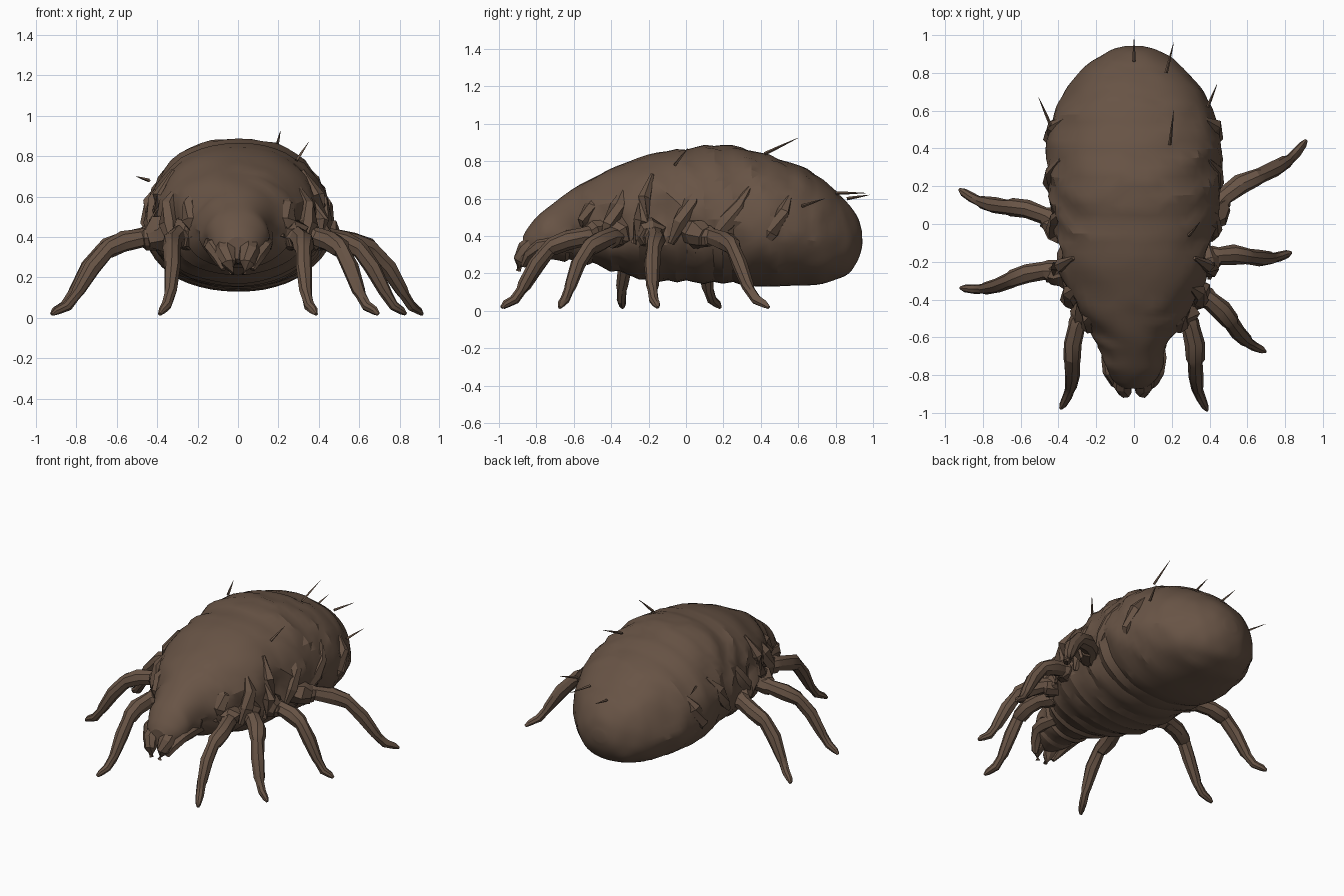
import bpy, bmesh, math, random
from mathutils import Vector, noise

if "Cube" in bpy.data.objects:
    bpy.data.objects.remove(bpy.data.objects["Cube"])

random.seed(4)
brown = bpy.data.materials.new("earth brown")
brown.diffuse_color = (0.138, 0.088, 0.06, 1)
brown.use_nodes = True
brown.node_tree.nodes["Principled BSDF"].inputs["Base Color"].default_value = brown.diffuse_color


def finish(bm, name, angle=28):
    bmesh.ops.recalc_face_normals(bm, faces=bm.faces)
    me = bpy.data.meshes.new(name)
    bm.to_mesh(me)
    bm.free()
    me.materials.append(brown)
    ob = bpy.data.objects.new(name, me)
    bpy.context.collection.objects.link(ob)
    bpy.ops.object.select_all(action='DESELECT')
    ob.select_set(True)
    bpy.context.view_layer.objects.active = ob
    bpy.ops.object.shade_smooth_by_angle(angle=math.radians(angle))
    return ob


def skin(bm, rings):
    """Join closed rings of points into a capped skin."""
    vr = [[bm.verts.new(p) for p in r] for r in rings]
    n = len(vr[0])
    for a, b in zip(vr, vr[1:]):
        for i in range(n):
            j = (i + 1) % n
            bm.faces.new((a[i], a[j], b[j], b[i]))
    bm.faces.new(vr[0])
    bm.faces.new(vr[-1])


def tube(name, pts, radii, sides=8, jitter=0.0):
    pts = [Vector(p) for p in pts]
    rings = []
    for i, p in enumerate(pts):
        t = (pts[min(i + 1, len(pts) - 1)] - pts[max(i - 1, 0)]).normalized()
        ref = Vector((0, 0, 1)) if abs(t.z) < 0.95 else Vector((0, 1, 0))
        u = t.cross(ref).normalized()
        v = u.cross(t)
        ring = []
        for k in range(sides):
            a = 2 * math.pi * k / sides
            r = radii[i] * (1 + random.uniform(-jitter, jitter))
            ring.append(p + (u * math.cos(a) + v * math.sin(a)) * r)
        rings.append(ring)
    bm = bmesh.new()
    skin(bm, rings)
    return finish(bm, name)


def catmull(a, b, c, d, t):
    return [0.5 * (2 * q + (r - p) * t + (2 * p - 5 * q + 4 * r - s) * t * t
                   + (3 * q - p - 3 * r + s) * t ** 3) for p, q, r, s in zip(a, b, c, d)]


# body stations: y, half width, bottom z, top z
stations = [
    (-0.87, 0.06, 0.29, 0.40), (-0.84, 0.10, 0.27, 0.45), (-0.78, 0.14, 0.27, 0.52),
    (-0.69, 0.17, 0.27, 0.59), (-0.60, 0.21, 0.26, 0.655), (-0.50, 0.29, 0.245, 0.71),
    (-0.40, 0.355, 0.215, 0.76), (-0.20, 0.42, 0.165, 0.835), (0.0, 0.445, 0.15, 0.87),
    (0.20, 0.455, 0.145, 0.89), (0.40, 0.465, 0.13, 0.845), (0.58, 0.425, 0.135, 0.785),
    (0.70, 0.365, 0.14, 0.725), (0.80, 0.29, 0.165, 0.64), (0.87, 0.215, 0.20, 0.57),
    (0.92, 0.125, 0.27, 0.49), (0.942, 0.045, 0.345, 0.42)]
SEG, SUB = 48, 4
rows = []
last = len(stations) - 1
for i in range(last):
    q = [stations[min(max(i + k, 0), last)] for k in (-1, 0, 1, 2)]
    rows += [catmull(*q, s / SUB) for s in range(SUB)]
rows.append(stations[-1])


def wrinkle(p, side, up):
    """Outward offset of the skin: side folds, back ridges and belly rings."""
    fade = min(1, max(0, (0.96 - p.y) / 0.35)) * min(1, (p.y + 0.9) / 0.3)
    fold = 1 - 2 * abs(noise.noise(Vector((p.x * 2, p.y * 6 + p.z * 2.5, p.z * 3))))
    d = 0.028 * (fold - 0.72) * abs(side) ** 1.2
    wave = (p.y * 6.2 + 0.5 * noise.noise(p * 3)) % 1.0
    if up > 0.2 and p.y > -0.15:
        d += 0.016 * (wave - 0.6) * up
    if up < -0.1 and p.y < 0.3:
        d += 0.022 * ((p.y * 8) % 1.0 - 0.6)
    # hollow between the flank and the leg roots
    d -= 0.045 * math.exp(-((p.y + 0.12) ** 2 / 0.006 + (p.z - 0.5) ** 2 / 0.012)) * abs(side)
    d -= 0.035 * math.exp(-((p.y + 0.42) ** 2 / 0.008 + (p.z - 0.45) ** 2 / 0.02)) * abs(side)
    return d * fade


rings = []
for y, w, lo, hi in rows:
    mid = lo + (hi - lo) * 0.46
    ring = []
    for k in range(SEG):
        a = 2 * math.pi * k / SEG
        c, s = math.cos(a), math.sin(a)
        h = hi - mid if s > 0 else mid - lo
        p = Vector((w * math.copysign(abs(c) ** 0.93, c), y, mid + h * math.copysign(abs(s) ** 0.96, s)))
        d = wrinkle(p, c, s)
        shift = 0.012 * noise.noise(p * 9) * min(1, w / 0.3)
        ring.append(p + Vector((c * d, shift, s * d)))
    rings.append(ring)
bm = bmesh.new()
skin(bm, rings)
bmesh.ops.triangulate(bm, faces=bm.faces)
finish(bm, "body", 24)

# legs: fraction along the ground line, height, radius
leg_shape = [(0, .40, .062), (.17, .395, .056), (.20, .395, .048), (.36, .375, .052),
             (.50, .345, .047), (.53, .33, .040), (.65, .25, .042), (.77, .135, .033),
             (.80, .11, .027), (.87, .06, .026), (.96, .035, .020), (1, .018, .009)]
legs = {"front_leg_right": ((.25, -.45), (.395, -.985)),
        "second_leg_right": ((.31, -.36), (.70, -.67)),
        "third_leg_right": ((.36, -.20), (.83, -.145)),
        "rear_leg_right": ((.40, .04), (.905, .45)),
        "front_leg_left": ((-.25, -.45), (-.395, -.975)),
        "middle_leg_left": ((-.36, -.26), (-.92, -.33)),
        "rear_leg_left": ((-.38, -.02), (-.92, .19))}
for name, (root, foot) in legs.items():
    a, b = Vector(root), Vector(foot)
    side = Vector((-(b - a).y, (b - a).x))
    pts = []
    for t, z, r in leg_shape:
        g = a.lerp(b, t) + side * 0.05 * math.sin(t * 6) * (1 if a.x > 0 else -1)
        pts.append((g.x, g.y, z))
    tube(name, pts, [s[2] for s in leg_shape], 8, 0.1)
    # swollen hip collar at the leg root
    h = a.lerp(b, 0.06)
    tube(name + "_hip", [(a.x * .85, a.y, .44), (a.x, a.y, .43), (h.x, h.y, .41),
                         (a.lerp(b, .16).x, a.lerp(b, .16).y, .395)],
         [.05, .085, .085, .05], 7, 0.18)

# skin folds rising from the hips, and mouthparts, mirrored
for s, label in ((1, "right"), (-1, "left")):
    folds = [[(.22, -.56, .40), (.235, -.54, .48), (.235, -.50, .56), (.20, -.46, .64)],
             [(.33, -.44, .36), (.345, -.40, .46), (.335, -.36, .56), (.29, -.33, .66)],
             [(.40, -.28, .36), (.405, -.24, .48), (.385, -.22, .60), (.32, -.18, .73)],
             [(.41, -.08, .36), (.425, -.03, .47), (.41, .03, .58), (.36, .08, .69)],
             [(.42, .14, .38), (.435, .22, .47), (.435, .28, .56), (.39, .34, .66)],
             [(.39, .40, .33), (.435, .46, .42), (.425, .52, .53), (.36, .56, .63)]]
    for i, f in enumerate(folds):
        tube(f"skin_fold_{label}_{i + 1}", [(x * s, y, z) for x, y, z in f],
             [.015, .045, .04, .01], 6, 0.2)
    tube("jaw_" + label, [(.04 * s, -.70, .37), (.05 * s, -.80, .36), (.055 * s, -.85, .32),
                          (.045 * s, -.885, .27), (.03 * s, -.895, .215)],
         [.06, .062, .055, .038, .014], 8, 0.1)
    tube("palp_" + label, [(.12 * s, -.60, .35), (.13 * s, -.71, .36), (.125 * s, -.78, .35),
                           (.095 * s, -.84, .30), (.07 * s, -.87, .24)],
         [.04, .045, .042, .035, .015], 7, 0.15)

# stiff bristles on the back
bristles = [((.17, .80, .63), (.21, .96, .63)), ((-.44, .52, .68), (-.505, .67, .70)),
            ((.19, .42, .84), (.21, .60, .925)), ((.29, -.06, .78), (.35, .01, .87)),
            ((.39, .62, .56), (.44, .74, .60)), ((0, .86, .60), (0, .98, .62))]
for i, (a, b) in enumerate(bristles):
    a, b = Vector(a), Vector(b)
    tube(f"bristle_{i + 1}", [a, a.lerp(b, .4), b], [.009, .007, .001], 4)
